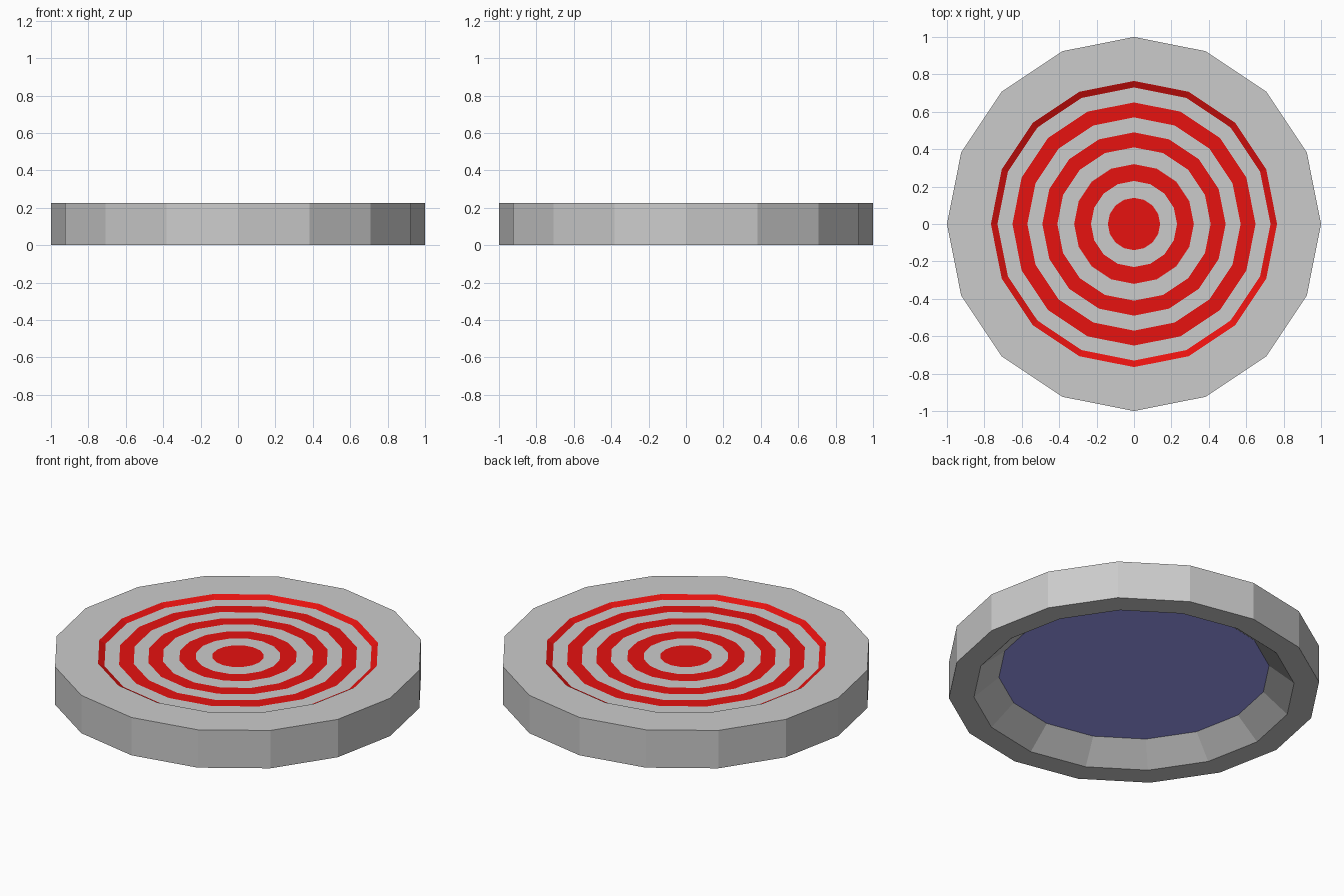
import bpy, bmesh
from math import cos, sin, tau

if "Cube" in bpy.data.objects:
    bpy.data.objects.remove(bpy.data.objects["Cube"])

SIDES = 16


def material(name, rgb):
    mat = bpy.data.materials.new(name)
    mat.diffuse_color = (*rgb, 1)
    mat.use_nodes = True
    mat.node_tree.nodes["Principled BSDF"].inputs["Base Color"].default_value = mat.diffuse_color
    return mat


red = material("red", (0.8, 0.006, 0.005))
grey = material("grey", (0.61, 0.61, 0.61))
blue = material("blue", (0.36, 0.36, 1.0))


def lathe(name, profile, mat):
    """Spin (radius, z) points around z; a radius of 0 closes to a centre point."""
    bm = bmesh.new()
    loops = []
    for r, z in profile:
        if r == 0:
            loops.append([bm.verts.new((0, 0, z))] * SIDES)
        else:
            loops.append([bm.verts.new((r * cos(tau * i / SIDES), r * sin(tau * i / SIDES), z))
                          for i in range(SIDES)])
    for low, high in zip(loops, loops[1:]):
        for i in range(SIDES):
            j = (i + 1) % SIDES
            quad = [low[i], low[j], high[j], high[i]]
            bm.faces.new(list(dict.fromkeys(quad)))
    mesh = bpy.data.meshes.new(name)
    bm.to_mesh(mesh)
    bm.free()
    obj = bpy.data.objects.new(name, mesh)
    bpy.context.collection.objects.link(obj)
    mesh.materials.append(mat)
    return obj


TOP, FACE, FLOOR = 0.225, 0.207, 0.116

# Outer rim: sloped underside opening, base, side wall and top band
lathe("rim", [(0.73, FLOOR), (0.865, 0), (1, 0), (1, TOP), (0.765, TOP)], grey)

# Blue panel closing the underside recess
lathe("underside_panel", [(0, FLOOR), (0.73, FLOOR)], blue)

# Red bevel stepping down to the recessed face
lathe("bevel", [(0.765, TOP), (0.73, FACE)], red)

# Alternating grey and red bands of the recessed face, ending in the red centre
radii = [0.73, 0.65, 0.57, 0.49, 0.41, 0.32, 0.23, 0.14, 0]
for k, (outer, inner) in enumerate(zip(radii, radii[1:])):
    is_red = k % 2 == 1
    lathe(f"{'red' if is_red else 'grey'}_band_{k // 2 + 1}",
          [(outer, FACE), (inner, FACE)], red if is_red else grey)
